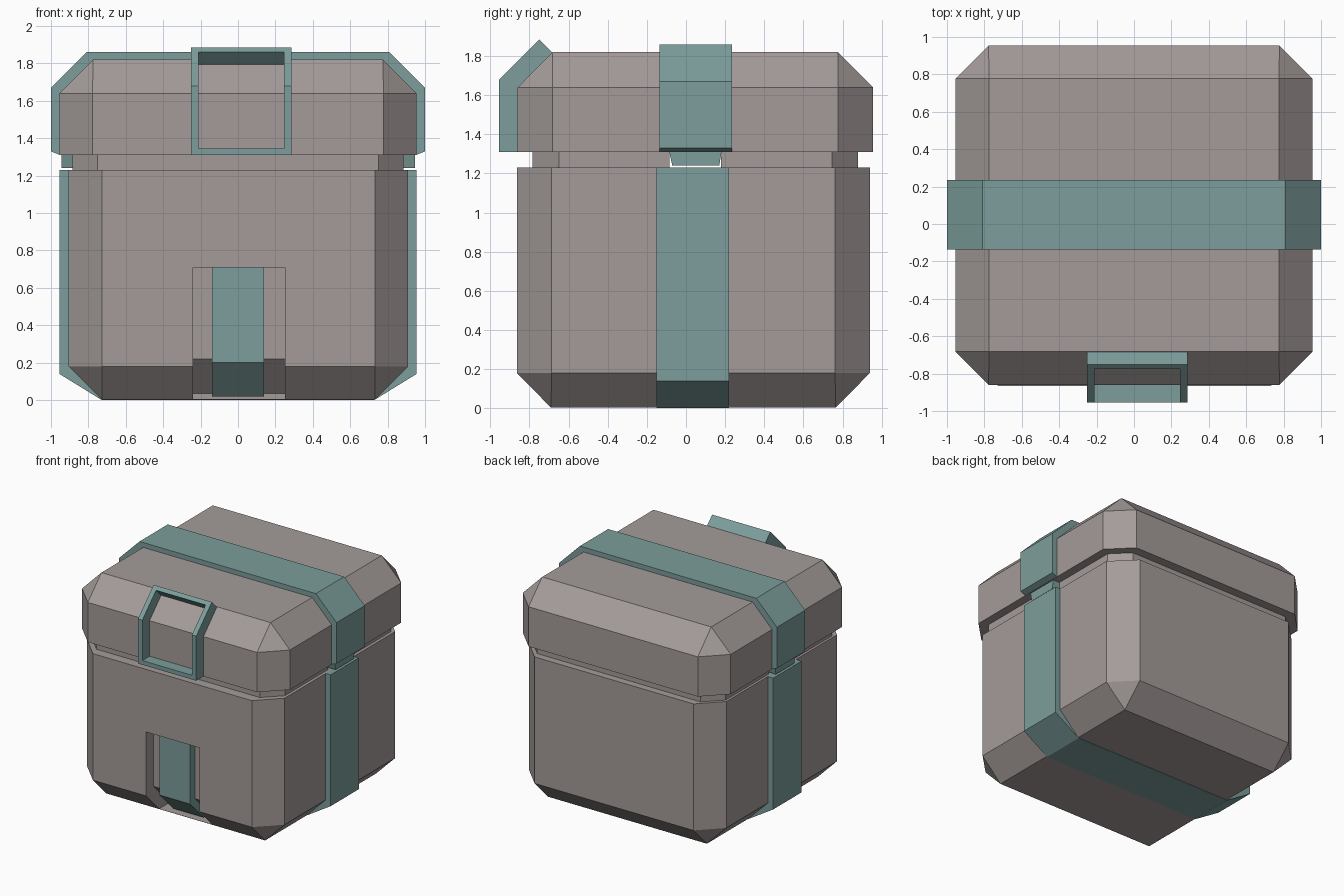
import bpy, bmesh

if "Cube" in bpy.data.objects:
    bpy.data.objects.remove(bpy.data.objects["Cube"], do_unlink=True)


def material(name, rgb):
    mat = bpy.data.materials.new(name)
    mat.use_nodes = True
    colour = (*rgb, 1.0)
    mat.diffuse_color = colour
    mat.node_tree.nodes["Principled BSDF"].inputs["Base Color"].default_value = colour
    return mat


GREY = material("warm grey", (0.37, 0.33, 0.32))
TEAL = material("dusty teal", (0.20, 0.34, 0.325))


def finish(name, bm, mat):
    """Turn a bmesh into a flat-shaded object."""
    bmesh.ops.remove_doubles(bm, verts=bm.verts, dist=0.0005)
    bmesh.ops.recalc_face_normals(bm, faces=bm.faces)
    mesh = bpy.data.meshes.new(name)
    bm.to_mesh(mesh)
    bm.free()
    obj = bpy.data.objects.new(name, mesh)
    bpy.context.collection.objects.link(obj)
    mesh.materials.append(mat)
    return obj


def prism(name, profile, axis, lo, hi, mat):
    """Extrude a profile: (y, z) points along x, or (x, z) points along y."""
    bm = bmesh.new()
    place = (lambda a, b, d: (d, a, b)) if axis == "x" else (lambda a, b, d: (a, d, b))
    ends = [[bm.verts.new(place(a, b, d)) for a, b in profile] for d in (lo, hi)]
    for ring in ends:
        bm.faces.new(ring)
    n = len(profile)
    for i in range(n):
        j = (i + 1) % n
        bm.faces.new((ends[0][i], ends[0][j], ends[1][j], ends[1][i]))
    return finish(name, bm, mat)


def octagon(half_x, half_y, cut):
    """Rectangle outline with its four corners cut off."""
    points = []
    for sx, sy in ((1, 1), (-1, 1), (-1, -1), (1, -1)):
        pair = [(sx * half_x, sy * (half_y - cut)), (sx * (half_x - cut), sy * half_y)]
        points += pair if sx == sy else pair[::-1]
    return points


def cut_box(name, centre, rings, mat):
    """Loft cut-corner outlines given as (z, half_x, half_y, cut)."""
    bm = bmesh.new()
    loops = []
    for z, half_x, half_y, cut in rings:
        loops.append([bm.verts.new((centre[0] + x, centre[1] + y, z))
                      for x, y in octagon(half_x, half_y, cut)])
    for low, high in zip(loops, loops[1:]):
        for i in range(8):
            j = (i + 1) % 8
            bm.faces.new((low[i], low[j], high[j], high[i]))
    bm.faces.new(loops[0])
    bm.faces.new(loops[-1])
    bmesh.ops.dissolve_degenerate(bm, dist=0.0005, edges=bm.edges)
    return finish(name, bm, mat)


def carve(target, cutter):
    """Subtract the cutter and remove it."""
    mod = target.modifiers.new("cut", "BOOLEAN")
    mod.operation = "DIFFERENCE"
    mod.solver = "EXACT"
    mod.object = cutter
    cutter.hide_render = True
    bpy.context.view_layer.update()
    bpy.context.view_layer.objects.active = target
    bpy.ops.object.modifier_apply(modifier=mod.name)
    bpy.data.objects.remove(cutter, do_unlink=True)


def mirrored(half):
    """Complete a right-hand (x, z) path with its mirror image."""
    return half + [(-x, z) for x, z in reversed(half)]


# Body with a bevelled base and a recess in the front
base_z = 0.003
body = cut_box("body", (0.0025, 0.0375), [
    (base_z, 0.73, 0.7275, 0),
    (0.18, 0.9075, 0.9025, 0.178),
    (1.23, 0.9075, 0.9025, 0.178)], GREY)
recess = prism("recess_cutter", [
    (-1.0, 0.71), (-0.765, 0.71), (-0.765, 0.22), (-0.58, 0.035),
    (-0.58, 0.006), (-1.0, 0.006)], "x", -0.24, 0.25, GREY)
carve(body, recess)

# Raised bar inside the recess
prism("front_bar", [
    (-0.83, 0.71), (-0.83, 0.2), (-0.65, 0.02), (-0.57, 0.02),
    (-0.75, 0.22), (-0.75, 0.71)], "x", -0.14, 0.14, TEAL)

# Neck between body and lid, split by a slot for the clasps
neck = cut_box("neck", (0, 0.0475), [
    (1.2, 0.885, 0.8325, 0.135),
    (1.34, 0.885, 0.8325, 0.135)], GREY)
slot = prism("slot_cutter", [
    (-0.085, 1.1), (0.18, 1.1), (0.18, 1.4), (-0.085, 1.4)], "x", -1, 1, GREY)
carve(neck, slot)

# Lid with a bevelled top
cut_box("lid", (0, 0.0475), [
    (1.31, 0.955, 0.9075, 0.178),
    (1.64, 0.955, 0.9075, 0.178),
    (1.82, 0.776, 0.73, 0)], GREY)

# Straps around the body and the lid
body_outer = mirrored([(0.955, 1.23), (0.955, 0.14), (0.728, 0)])
body_inner = mirrored([(0.9, 1.23), (0.9, 0.2), (0.7, 0.03)])
prism("body_strap", body_outer + body_inner[::-1], "y", -0.15, 0.22, TEAL)
lid_outer = mirrored([(0.95, 1.31), (1.0, 1.33), (1.0, 1.67), (0.81, 1.86)])
lid_inner = mirrored([(0.94, 1.315), (0.94, 1.63), (0.77, 1.8)])
prism("lid_strap", lid_outer + lid_inner[::-1], "y", -0.135, 0.235, TEAL)

# Tapered clasps hanging from the lid strap
for side, sign in (("left", 1), ("right", -1)):
    prism(side + "_clasp", [
        (-0.09, 1.33), (0.185, 1.33), (0.17, 1.24), (-0.07, 1.24)],
        "x", sign * 0.88, sign * 0.945, TEAL)

# Rectangular latch frame on the front of the lid
left, right, wall = 0.285, -0.25, 0.04
frame_side = [(-0.955, 1.31), (-0.955, 1.68), (-0.75, 1.885), (-0.68, 1.815),
              (-0.84, 1.64), (-0.84, 1.31)]
prism("latch_left_side", frame_side, "x", left - wall, left, TEAL)
prism("latch_right_side", frame_side, "x", right, right + wall, TEAL)
prism("latch_bottom", [(-0.955, 1.31), (-0.955, 1.345), (-0.84, 1.345), (-0.84, 1.31)],
      "x", right + wall, left - wall, TEAL)
prism("latch_top", [(-0.775, 1.86), (-0.75, 1.885), (-0.68, 1.815), (-0.705, 1.79)],
      "x", right + wall, left - wall, TEAL)
